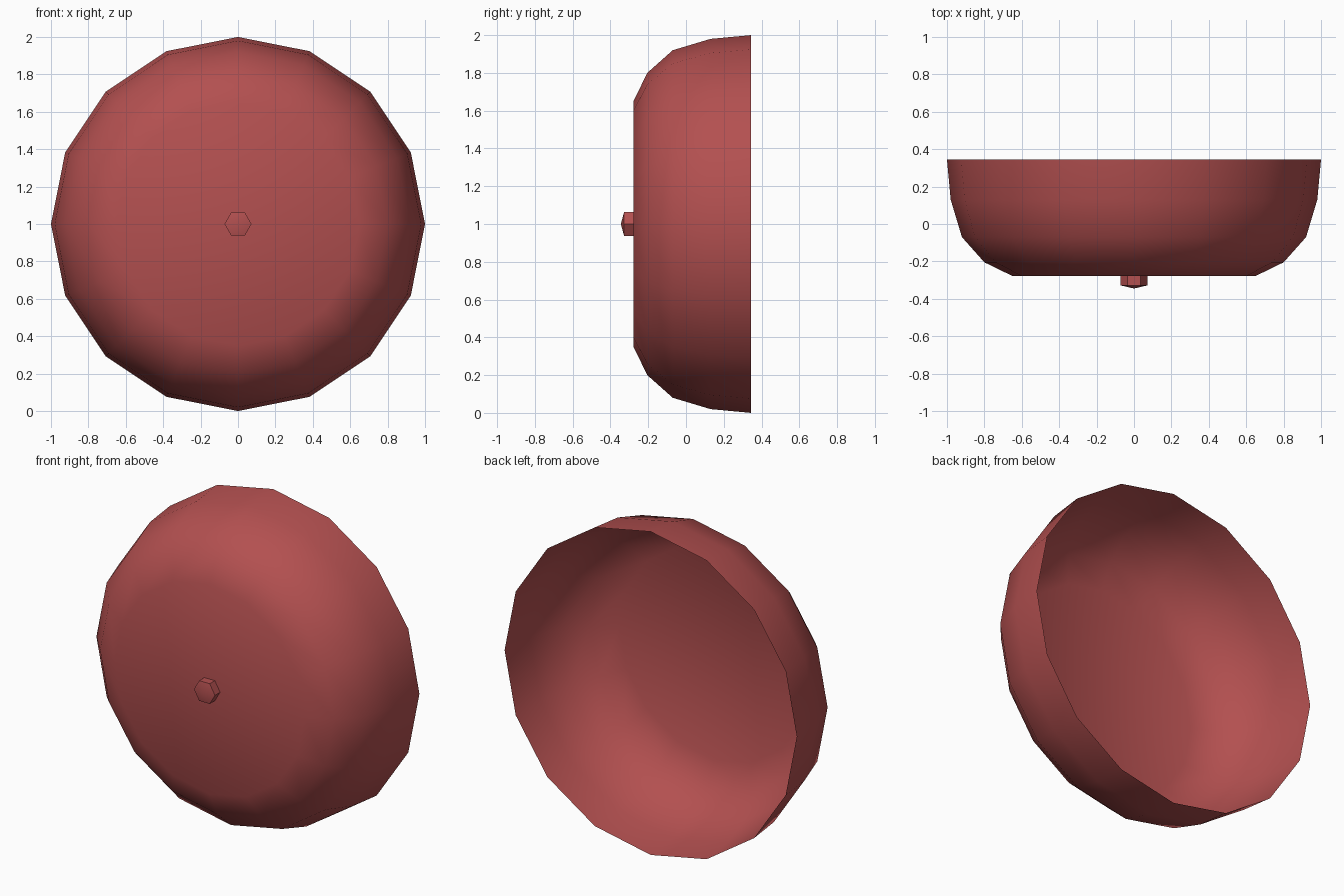
import bpy, bmesh, math

if "Cube" in bpy.data.objects:
    bpy.data.objects.remove(bpy.data.objects["Cube"])

red = bpy.data.materials.new("red_paint")
red.diffuse_color = (0.45, 0.08, 0.08, 1)
red.use_nodes = True
red.node_tree.nodes["Principled BSDF"].inputs["Base Color"].default_value = red.diffuse_color


def lathe_y(name, profile, sides, cap_front=False, tip=None):
    """Revolve (radius, y) points around the y axis at z = 1, listed back to front."""
    bm = bmesh.new()
    rings = []
    for r, y in profile:
        rings.append([bm.verts.new((r * math.cos(2 * math.pi * i / sides), y,
                                    1 + r * math.sin(2 * math.pi * i / sides)))
                      for i in range(sides)])
    for a, b in zip(rings, rings[1:]):
        for i in range(sides):
            j = (i + 1) % sides
            bm.faces.new((a[i], a[j], b[j], b[i]))
    last = rings[-1]
    if cap_front:
        bm.faces.new(last)
    if tip is not None:
        apex = bm.verts.new((0, tip, 1))
        for i in range(sides):
            bm.faces.new((last[i], last[(i + 1) % sides], apex))
    bmesh.ops.recalc_face_normals(bm, faces=bm.faces)
    # Make the front face -y
    bm.normal_update()
    front = min(bm.faces, key=lambda f: f.calc_center_median().y)
    if front.normal.y > 0:
        bmesh.ops.reverse_faces(bm, faces=bm.faces)
    mesh = bpy.data.meshes.new(name)
    bm.to_mesh(mesh)
    bm.free()
    mesh.materials.append(red)
    obj = bpy.data.objects.new(name, mesh)
    bpy.context.collection.objects.link(obj)
    bpy.context.view_layer.objects.active = obj
    bpy.ops.object.select_all(action='DESELECT')
    obj.select_set(True)
    bpy.ops.object.shade_smooth_by_angle(angle=math.radians(35))
    return obj


# Thin open-backed gong shell with a flat front
lathe_y("bell_shell", [(1.0, 0.345), (0.98, 0.13), (0.92, -0.07),
                       (0.80, -0.205), (0.65, -0.278)], 16, cap_front=True)

# Small hexagonal bolt head with a slightly domed face
lathe_y("centre_bolt", [(0.072, -0.278), (0.072, -0.328)], 6, tip=-0.345)
